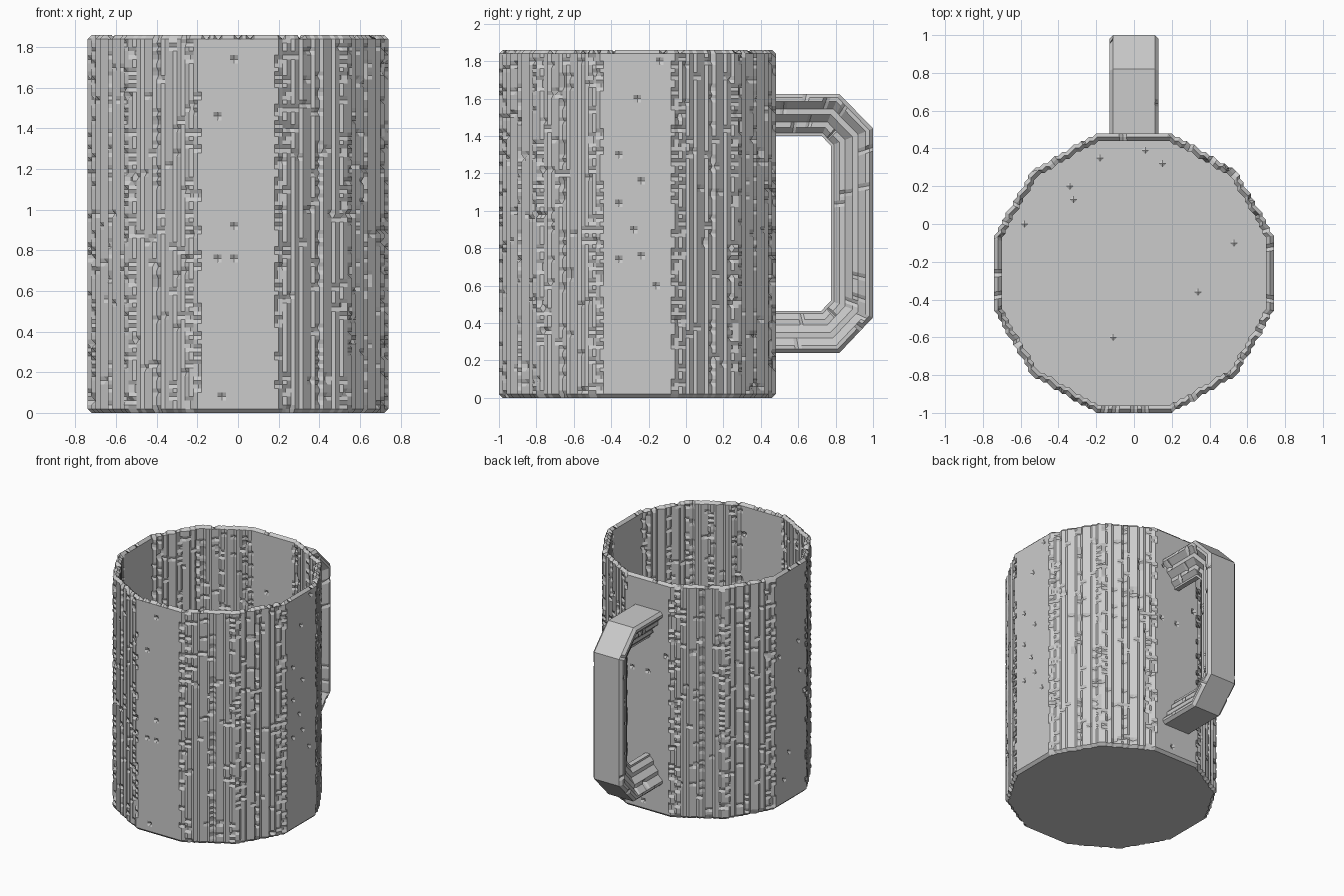
import bpy, bmesh, math, random
from mathutils import Vector

random.seed(4)
cube = bpy.data.objects.get("Cube")
if cube:
    bpy.data.objects.remove(cube)

STEP = 0.02           # size of one carved step
RADIUS = 0.74         # distance from axis to a flat side
TOP = 1.86
CENTRE_Y = -0.26

clay = bpy.data.materials.new("grey_clay")
clay.use_nodes = True
GREY = (0.6, 0.6, 0.6, 1)
clay.diffuse_color = GREY
clay.node_tree.nodes["Principled BSDF"].inputs["Base Color"].default_value = GREY


def finish(bm, name):
    bmesh.ops.recalc_face_normals(bm, faces=bm.faces)
    mesh = bpy.data.meshes.new(name)
    bm.to_mesh(mesh)
    bm.free()
    mesh.materials.append(clay)
    obj = bpy.data.objects.new(name, mesh)
    bpy.context.collection.objects.link(obj)
    return obj


def skin(bm, rings):
    """Bridge successive closed rings and cap both ends."""
    loops = [[bm.verts.new(p) for p in ring] for ring in rings]
    for a, b in zip(loops, loops[1:]):
        for i in range(len(a)):
            j = (i + 1) % len(a)
            bm.faces.new((a[i], a[j], b[j], b[i]))
    bm.faces.new(loops[0])
    bm.faces.new(loops[-1])


# Twelve-sided outline whose slanted sides are broken into small steps
def stepped_outline():
    flat, diagonal, reach = 10, 27, 37
    height = [reach if i <= flat else round(reach - (i - flat) * math.tan(math.pi / 6))
              for i in range(diagonal + 1)]
    quarter = [(i, height[i]) for i in range(diagonal + 1)]
    quarter += [(height[i], i) for i in range(diagonal - 1, 0, -1)]
    points = []
    for turn in range(4):
        points += quarter
        quarter = [(y, -x) for x, y in quarter]
    return points


OUTLINE = stepped_outline()


# Chance of a chip: rare on flat sides, common along certain ridges
def chip_chance(x, y):
    u = min(abs(x), abs(y))
    if u < 10:
        return 0.003
    return 0.28 if u in (10, 12, 20, 26) else 0.03


def ring(z, inset, chip=0.0):
    points = []
    for x, y in OUTLINE:
        d = inset
        if chip and random.random() < chip_chance(x, y):
            d += chip
        s = STEP * (1 - d / RADIUS)
        points.append(Vector((x * s, y * s + CENTRE_Y, z)))
    return points


# Cup: bevelled foot, chipped outer wall, ridge rim, chipped inner wall, floor
rows = round(TOP / STEP)
rings = [ring(0, STEP)]
rings += [ring(k * STEP, 0, STEP * 0.9) for k in range(1, rows)]
rim = ring(TOP, STEP)
for p in rim:
    if random.random() < 0.12:
        p.z -= STEP * 1.5
rings.append(rim)
rings += [ring(k * STEP, 2 * STEP, -STEP * 0.9) for k in range(rows - 1, 2, -1)]
rings.append(ring(2 * STEP, 2 * STEP))
bm = bmesh.new()
skin(bm, rings)
finish(bm, "cup")

# Small specks on the inside floor
bm = bmesh.new()
for x, y in [(-.18, .35), (.06, .39), (.15, .32), (-.34, .2), (-.32, .13),
             (-.58, 0), (.53, -.1), (.34, -.36), (-.11, -.6)]:
    made = bmesh.ops.create_cone(bm, cap_ends=True, segments=4, radius1=STEP,
                                 radius2=0, depth=0.009)
    bmesh.ops.translate(bm, verts=made["verts"], vec=(x, y, 2 * STEP + 0.0045))
finish(bm, "floor_specks")

# Handle: wedge section, stepped on its inner side, swept along a bent path
PATH = [Vector(p) for p in [(.45, 1.625), (.82, 1.625), (1, 1.44),
                            (1, .43), (.82, .24), (.45, .24)]]
HALF = [(.11, 0), (.13, .02), (.13, .04), (.09, .08), (.09, .11),
        (.05, .15), (.05, .18), (.02, .21), (.02, .225)]
SECTION = HALF + [(-w, d) for w, d in reversed(HALF)]


def inward(a, b):
    d = (b - a).normalized()
    return Vector((d.y, -d.x))


normals = [inward(a, b) for a, b in zip(PATH, PATH[1:])]
normals = [normals[0]] + normals + [normals[-1]]
corners = []
for p, n1, n2 in zip(PATH, normals, normals[1:]):
    mitre = (n1 + n2) / (1 + n1.dot(n2))
    corners.append([Vector((w, *(p + mitre * d))) for w, d in SECTION])

rings = [corners[0]]
for a, b, p, q in zip(corners, corners[1:], PATH, PATH[1:]):
    count = round((q - p).length / STEP)
    for k in range(1, count + 1):
        section = [u.lerp(v, k / count) for u, v in zip(a, b)]
        for point, (w, d) in zip(section, SECTION):
            if k < count and 0 < d < 0.2 and random.random() < 0.025:
                point.x -= math.copysign(STEP, w)
        rings.append(section)
bm = bmesh.new()
skin(bm, rings)
finish(bm, "handle")
